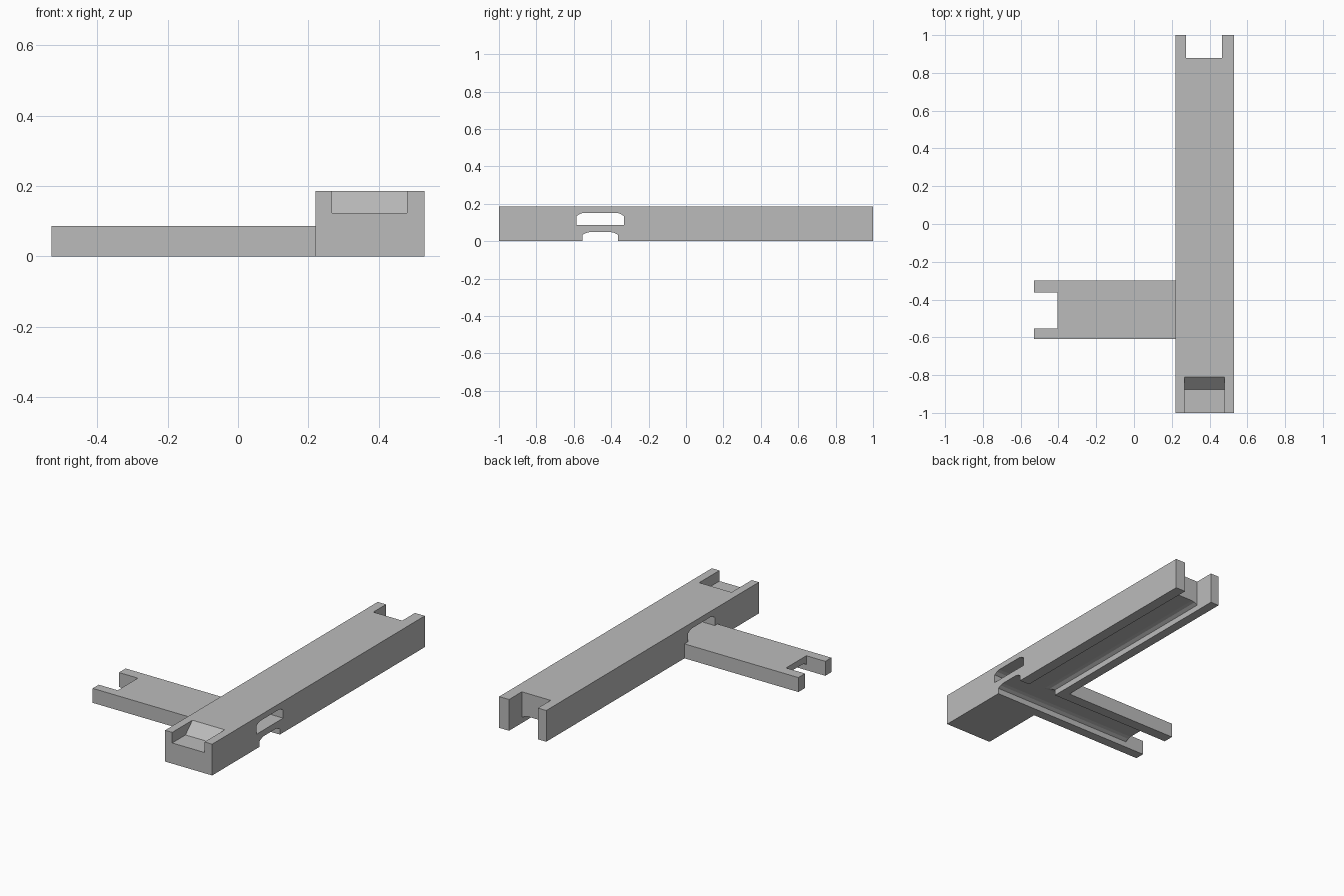
import bpy

default_cube = bpy.data.objects.get("Cube")
if default_cube:
    bpy.data.objects.remove(default_cube, do_unlink=True)

grey = bpy.data.materials.new("plain_grey")
grey.use_nodes = True
COLOUR = (0.5, 0.5, 0.5, 1)
grey.diffuse_color = COLOUR
grey.node_tree.nodes["Principled BSDF"].inputs["Base Color"].default_value = COLOUR


def prism(name, profile, start, end, axis):
    """Extrude a 2D profile along x (profile = y, z) or y (profile = x, z)."""
    def place(p, d):
        return (d, p[0], p[1]) if axis == "x" else (p[0], d, p[1])
    n = len(profile)
    verts = [place(p, d) for d in (start, end) for p in profile]
    faces = [tuple(range(n)), tuple(range(2 * n - 1, n - 1, -1))]
    faces += [(i, i + n, (i + 1) % n + n, (i + 1) % n) for i in range(n)]
    mesh = bpy.data.meshes.new(name)
    mesh.from_pydata(verts, [], faces)
    mesh.materials.append(grey)
    ob = bpy.data.objects.new(name, mesh)
    bpy.context.collection.objects.link(ob)
    # Make the normals point outwards
    bpy.context.view_layer.objects.active = ob
    bpy.ops.object.select_all(action="DESELECT")
    ob.select_set(True)
    bpy.ops.object.mode_set(mode="EDIT")
    bpy.ops.mesh.select_all(action="SELECT")
    bpy.ops.mesh.normals_make_consistent(inside=False)
    bpy.ops.object.mode_set(mode="OBJECT")
    return ob


def box(name, x, y, z):
    rect = [(y[0], z[0]), (y[1], z[0]), (y[1], z[1]), (y[0], z[1])]
    return prism(name, rect, x[0], x[1], "x")


def arch(a, b, low, shoulder, top, inset=0.04):
    """Slot profile with a softly crowned roof."""
    mid = shoulder + (top - shoulder) * 0.7
    h = inset * 0.5
    return [(a, low), (b, low), (b, shoulder), (b - h, mid), (b - inset, top),
            (a + inset, top), (a + h, mid), (a, shoulder)]


def combine(target, other, operation):
    mod = target.modifiers.new(other.name, "BOOLEAN")
    mod.operation, mod.solver, mod.object = operation, "EXACT", other
    bpy.context.view_layer.objects.active = target
    bpy.ops.object.modifier_apply(modifier=mod.name)
    bpy.data.objects.remove(other, do_unlink=True)


# Long beam with the lower side arm
frame = box("t_frame", (0.22, 0.53), (-1, 1), (0, 0.186))
combine(frame, box("side_arm", (-0.53, 0.3), (-0.61, -0.3), (0, 0.086)), "UNION")

cutters = [
    # Forked ends
    box("beam_notch", (0.275, 0.465), (0.88, 1.1), (-0.1, 0.3)),
    box("arm_notch", (-0.6, -0.405), (-0.553, -0.363), (-0.1, 0.3)),
    # Front pocket with sloping back
    prism("front_pocket", [(-1.1, 0.123), (-0.875, 0.123), (-0.81, 0.186),
                           (-0.81, 0.3), (-1.1, 0.3)], 0.267, 0.48, "x"),
    # Slot through the beam above the arm
    prism("upper_slot", arch(-0.585, -0.332, 0.086, 0.135, 0.152), 0.22, 0.6, "x"),
    # Channels along the underside
    prism("cross_channel", arch(-0.553, -0.363, -0.1, 0.034, 0.049), -0.5, 0.6, "x"),
    prism("long_channel", arch(0.275, 0.465, -0.1, 0.034, 0.049), -0.5, 0.95, "y"),
]
for cutter in cutters:
    combine(frame, cutter, "DIFFERENCE")

bpy.ops.object.select_all(action="DESELECT")
frame.select_set(True)
bpy.context.view_layer.objects.active = frame
bpy.ops.object.shade_flat()
